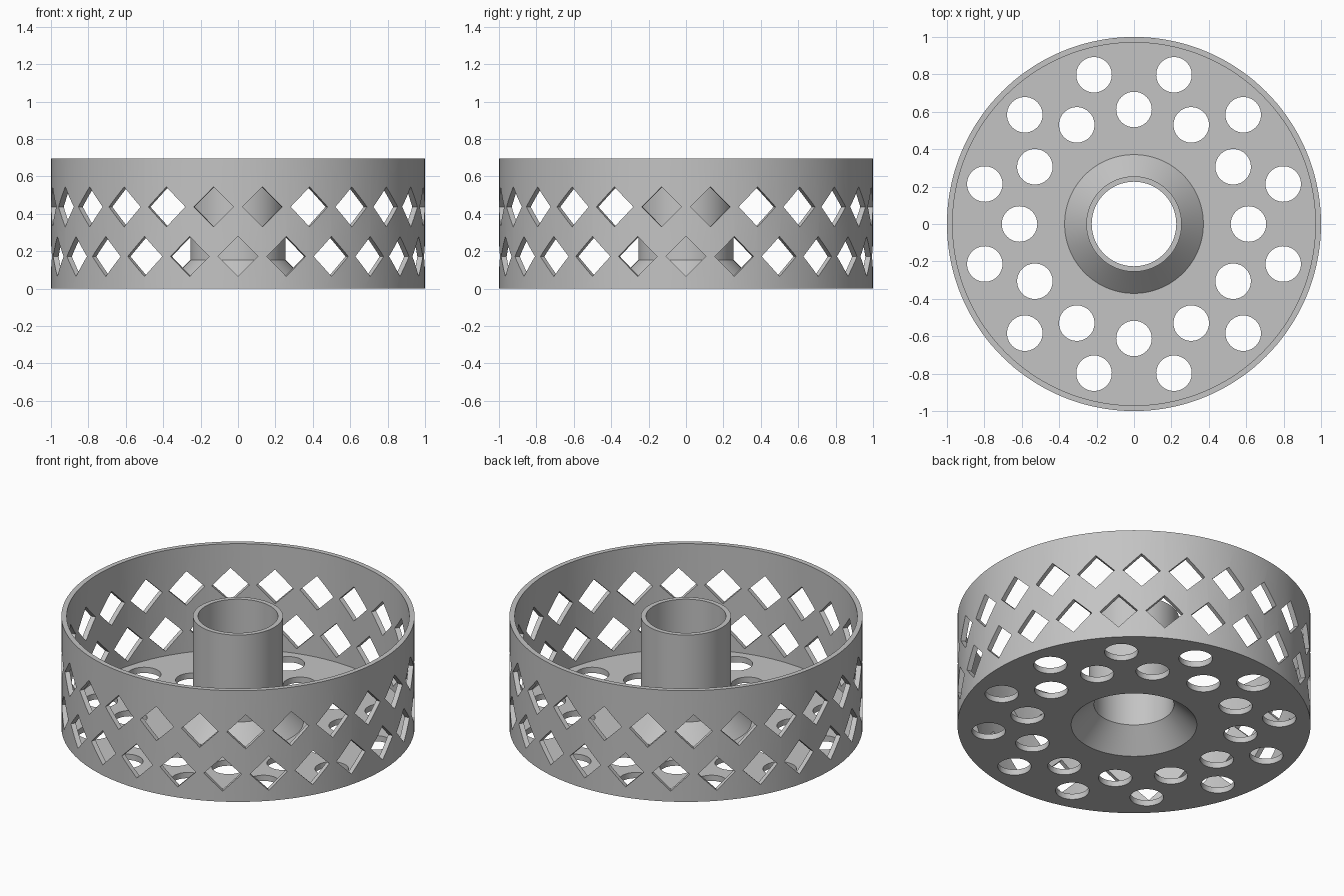
import bpy, bmesh
from math import radians, pi
from mathutils import Matrix, Vector

cube = bpy.data.objects.get("Cube")
if cube:
    bpy.data.objects.remove(cube, do_unlink=True)

HEIGHT = 0.695
FLOOR = 0.036
SEGMENTS = 144


def add_object(name, bm):
    bmesh.ops.recalc_face_normals(bm, faces=bm.faces[:])
    mesh = bpy.data.meshes.new(name)
    bm.to_mesh(mesh)
    bm.free()
    obj = bpy.data.objects.new(name, mesh)
    bpy.context.collection.objects.link(obj)
    return obj


def lathe(name, profile):
    """Revolve a closed (radius, height) outline around z."""
    bm = bmesh.new()
    verts = [bm.verts.new((r, 0, z)) for r, z in profile]
    edges = [bm.edges.new((v, verts[i - 1])) for i, v in enumerate(verts)]
    bmesh.ops.spin(bm, geom=verts + edges, cent=(0, 0, 0), axis=(0, 0, 1),
                   angle=2 * pi, steps=SEGMENTS, use_merge=True)
    bmesh.ops.remove_doubles(bm, verts=bm.verts[:], dist=1e-5)
    return add_object(name, bm)


def ring_cutter(name, rows, sides, size, depth, tilt):
    """Prisms in rings; each row is (count, start angle, radius, height)."""
    bm = bmesh.new()
    for count, start, radius, z in rows:
        for i in range(count):
            turn = Matrix.Rotation(radians(start + i * 360 / count), 4, 'Z')
            place = turn @ Matrix.Translation(Vector((radius, 0, z))) @ tilt
            bmesh.ops.create_cone(bm, cap_ends=True, segments=sides, radius1=size,
                                  radius2=size, depth=depth, matrix=place)
    cutter = add_object(name, bm)
    cutter.hide_render = True
    return cutter


# Drum: thin outer wall, floor, conical hub foot and open central tube
drum = lathe("perforated_drum", [
    (1.0, 0), (1.0, HEIGHT), (0.97, HEIGHT), (0.97, FLOOR),
    (0.371, FLOOR), (0.255, 0.152), (0.255, HEIGHT),
    (0.226, HEIGHT), (0.226, 0.13), (0.356, 0)])

# Two staggered rows of diamond windows through the wall
sideways = Matrix.Rotation(radians(90), 4, 'Y')
diamonds = ring_cutter("diamond_cutter",
                       [(24, 0, 1.0, 0.172), (24, 7.5, 1.0, 0.437)],
                       4, 0.107, 0.18, sideways)

# Two staggered rings of round holes through the floor
holes = ring_cutter("floor_hole_cutter",
                    [(12, 15, 0.826, 0.015), (12, 0, 0.612, 0.015)],
                    40, 0.095, 0.1, Matrix.Identity(4))

for cutter in (diamonds, holes):
    cut = drum.modifiers.new(cutter.name, 'BOOLEAN')
    cut.operation = 'DIFFERENCE'
    cut.solver = 'EXACT'
    cut.object = cutter

# Bake the cuts and drop the cutters
graph = bpy.context.evaluated_depsgraph_get()
baked = bpy.data.meshes.new_from_object(drum.evaluated_get(graph))
drum.modifiers.clear()
drum.data = baked
for cutter in (diamonds, holes):
    bpy.data.objects.remove(cutter, do_unlink=True)

# Single grey material
colour = (0.55, 0.55, 0.55, 1)
grey = bpy.data.materials.new("light_grey")
grey.use_nodes = True
grey.diffuse_color = colour
grey.node_tree.nodes["Principled BSDF"].inputs["Base Color"].default_value = colour
drum.data.materials.clear()
drum.data.materials.append(grey)

bpy.ops.object.select_all(action='DESELECT')
drum.select_set(True)
bpy.context.view_layer.objects.active = drum
bpy.ops.object.shade_smooth_by_angle(angle=radians(30))
